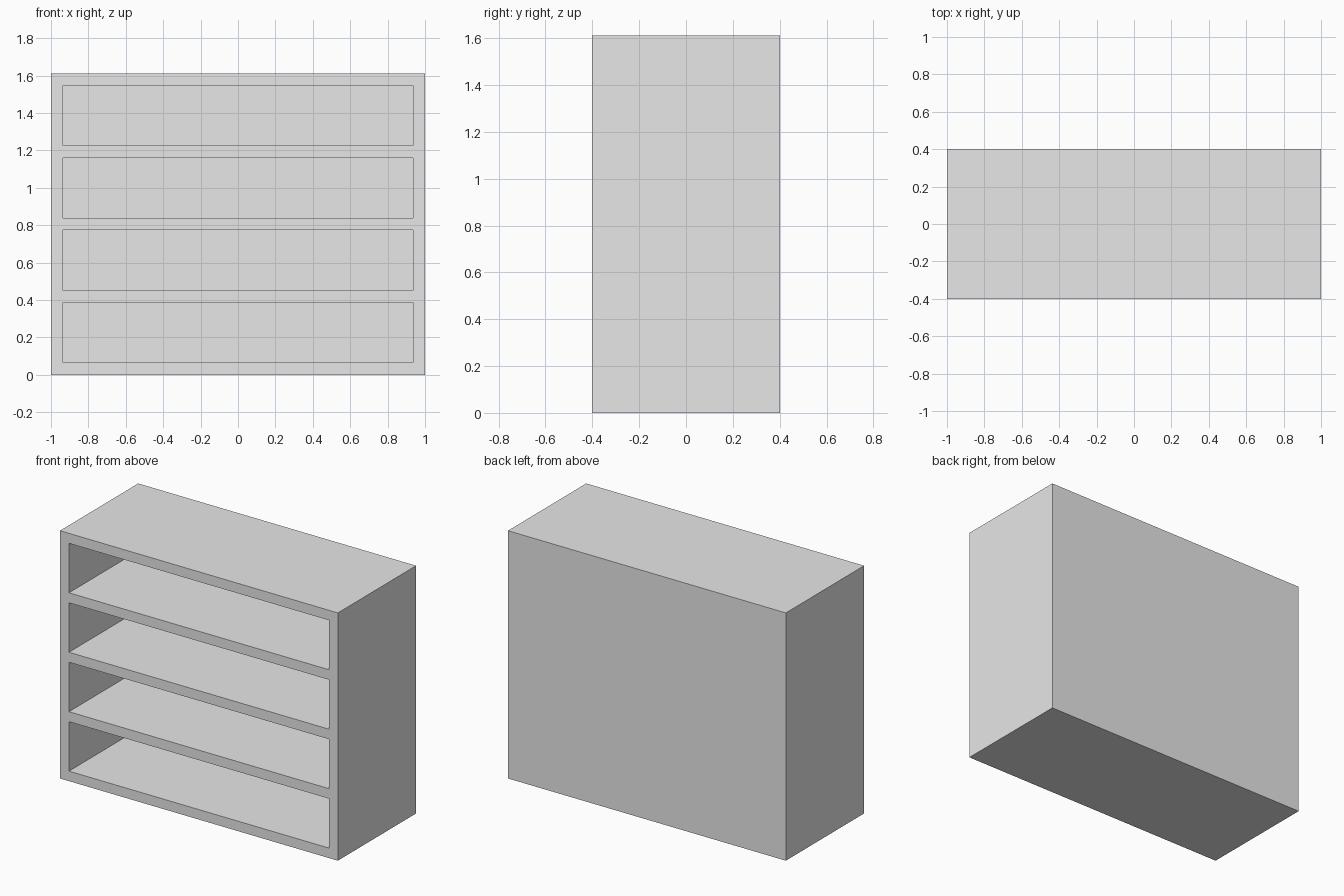
import bpy
import bmesh
from mathutils import Vector

cube = bpy.data.objects.get("Cube")
if cube:
    bpy.data.objects.remove(cube, do_unlink=True)

WIDTH, DEPTH, HEIGHT = 2.0, 0.804, 1.612
BOARD = 0.065
SHELVES = 4
PITCH = (HEIGHT - BOARD) / SHELVES

# Plain grey paint
grey = bpy.data.materials.new("light grey")
grey.use_nodes = True
colour = (0.8, 0.8, 0.8, 1)
grey.diffuse_color = colour
grey.node_tree.nodes["Principled BSDF"].inputs["Base Color"].default_value = colour

# Solid case
bm = bmesh.new()
bmesh.ops.create_cube(bm, size=1)
bmesh.ops.scale(bm, vec=(WIDTH, DEPTH, HEIGHT), verts=bm.verts)
bmesh.ops.translate(bm, vec=(0, 0, HEIGHT / 2), verts=bm.verts)


def cut(point, normal):
    geom = bm.verts[:] + bm.edges[:] + bm.faces[:]
    bmesh.ops.bisect_plane(bm, geom=geom, plane_co=point, plane_no=normal)


# Outline the boards on the case
inner_x = WIDTH / 2 - BOARD
for x in (-inner_x, inner_x):
    cut((x, 0, 0), (1, 0, 0))
for i in range(SHELVES):
    cut((0, 0, i * PITCH + BOARD), (0, 0, 1))
    cut((0, 0, (i + 1) * PITCH), (0, 0, 1))

# Push the compartments in, leaving a closed back panel
openings = []
for face in bm.faces:
    c = face.calc_center_median()
    in_gap = BOARD < c.z % PITCH and c.z < HEIGHT - BOARD
    if face.normal.y < -0.9 and abs(c.x) < inner_x and in_gap:
        openings.append(face)
for face in openings:
    new = bmesh.ops.extrude_discrete_faces(bm, faces=[face])["faces"][0]
    bmesh.ops.translate(bm, vec=Vector((0, DEPTH - BOARD, 0)), verts=new.verts)

bmesh.ops.recalc_face_normals(bm, faces=bm.faces)
mesh = bpy.data.meshes.new("bookcase")
bm.to_mesh(mesh)
bm.free()
mesh.materials.append(grey)
bookcase = bpy.data.objects.new("bookcase", mesh)
bpy.context.collection.objects.link(bookcase)
